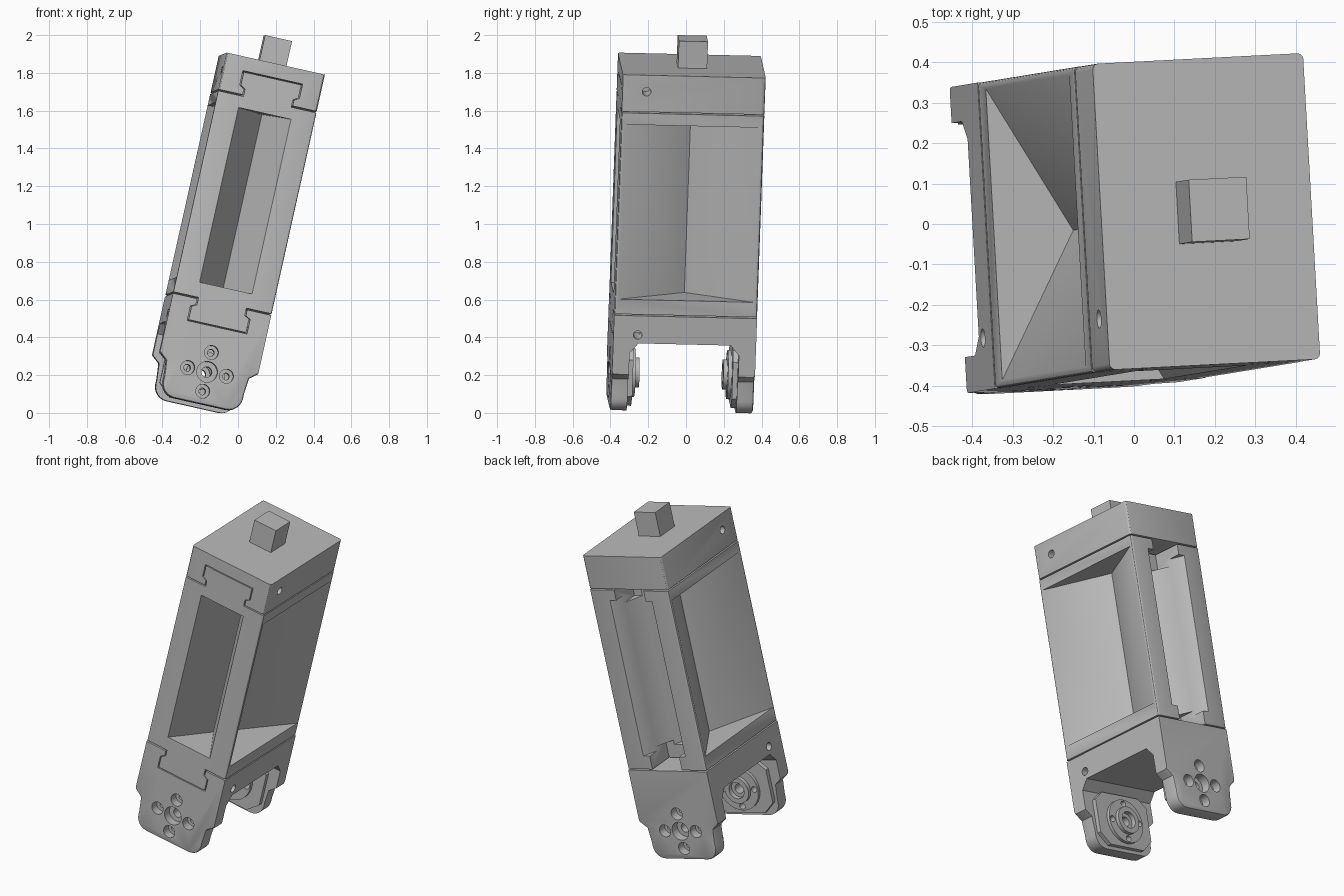
import bpy, bmesh, math
from mathutils import Matrix, Vector

cube = bpy.data.objects.get("Cube")
if cube:
    bpy.data.objects.remove(cube, do_unlink=True)

# One grey material
grey = bpy.data.materials.new("plain_grey")
grey.use_nodes = True
colour = (0.5, 0.5, 0.5, 1)
grey.diffuse_color = colour
grey.node_tree.nodes["Principled BSDF"].inputs["Base Color"].default_value = colour

# Local frame of the tilted model, origin at the middle of the cap's top
X = Vector((0.974, 0.05, -0.219)).normalized()
Y = Vector((-0.055, 0.998, -0.024))
Y = (Y - X * Y.dot(X)).normalized()
Z = X.cross(Y)
FRAME = Matrix((X, Y, Z)).transposed().to_4x4()
FRAME.translation = (0.179, 0.031, 1.84)

W, D = 0.267, 0.379            # half width and half depth
TOP_SEAM, LOW_SEAM = -0.203, -1.302
MID = (TOP_SEAM + LOW_SEAM) / 2
PIVOT = -1.673


def prism(name, pts, axis, lo, hi, bevel=0):
    """Extrude a 2D outline along x, y or z, optionally rounding the long edges."""
    place = {"x": lambda a, b: (lo, a, b), "y": lambda a, b: (a, lo, b),
             "z": lambda a, b: (a, b, lo)}[axis]
    bm = bmesh.new()
    face = bm.faces.new([bm.verts.new(place(a, b)) for a, b in pts])
    ext = bmesh.ops.extrude_face_region(bm, geom=[face])
    move = Vector([(hi - lo) * (axis == k) for k in "xyz"])
    bmesh.ops.translate(bm, vec=move, verts=[g for g in ext["geom"] if isinstance(g, bmesh.types.BMVert)])
    bmesh.ops.recalc_face_normals(bm, faces=bm.faces)
    if bevel:
        long = [e for e in bm.edges if abs((e.verts[0].co - e.verts[1].co).dot(move)) > 1e-6]
        bmesh.ops.bevel(bm, geom=long, offset=bevel, segments=3, profile=0.5, affect="EDGES")
    mesh = bpy.data.meshes.new(name)
    bm.to_mesh(mesh)
    bm.free()
    ob = bpy.data.objects.new(name, mesh)
    bpy.context.collection.objects.link(ob)
    return ob


def rect(a, b, c, d):
    return [(a, c), (b, c), (b, d), (a, d)]


def circle(a, b, r, n=32):
    return [(a + r * math.cos(math.tau * i / n), b + r * math.sin(math.tau * i / n)) for i in range(n)]


def combine(ob, tools, operation="DIFFERENCE"):
    """Apply booleans and discard the tools."""
    for tool in tools:
        mod = ob.modifiers.new("bool", "BOOLEAN")
        mod.object, mod.operation, mod.solver = tool, operation, "EXACT"
        dg = bpy.context.evaluated_depsgraph_get()
        mesh = bpy.data.meshes.new_from_object(ob.evaluated_get(dg))
        ob.modifiers.clear()
        ob.data = mesh
        bpy.data.objects.remove(tool, do_unlink=True)
    return ob


def dovetail(side, grow, back):
    """Flared tongue at the top (side 1) or bottom (side -1) seam."""
    shape = [(0.13 + grow, 0.50), (0.13 + grow, 0.585), (0.156 + grow, 0.60), (0.156 + grow, 0.672 + grow)]
    shape += [(-a, b) for a, b in reversed(shape)]
    front = -D - 0.02 * (grow > 0)
    return prism("dovetail", [(a, MID + side * b) for a, b in shape], "y", front, back)


def pin_hole(t):
    return prism("pin_hole", circle(-0.25, t, 0.023, 24), "x", -W - 0.05, W + 0.05)


# Top cap with dovetail slot and pin hole
cap = prism("top_cap", rect(-W, W, -D, D), "z", TOP_SEAM + 0.004, 0, 0.014)
combine(cap, [dovetail(1, 0.006, 0.106), pin_hole(-0.09)])

# Square peg on the cap
peg = prism("top_peg", rect(-0.073, 0.073, -0.077, 0.077), "z", -0.01, 0.146)

# Body: X-shaped core between two end plates, with dovetail tongues
body = prism("body", rect(-W, W, -D, D), "z", LOW_SEAM + 0.004, TOP_SEAM - 0.004, 0.01)
lo, hi = -1.218, -0.27
cuts = []
for s in (-1, 1):
    cuts.append(prism("side_groove", [(s * 0.066, 0), (s * 0.3, 0.42), (s * 0.3, -0.42)], "z", lo, hi))
    cuts.append(prism("face_groove", [(0, s * 0.115), (0.154, s * 0.4), (-0.154, s * 0.4)], "z", lo, hi))
    ends = sorted((MID + s * 0.44, MID + s * 0.58))
    cuts.append(prism("back_notch", rect(-0.1, 0.1, 0.2, 0.45), "z", *ends))
combine(body, cuts)
combine(body, [dovetail(s, 0, 0.1) for s in (1, -1)], "UNION")

# Lower fork: shouldered outline with rounded feet
half = [(W, LOW_SEAM - 0.004), (W, -1.625), (0.225, -1.66), (0.217, -1.742)]
half += [(0.142 + 0.075 * math.cos(a), -1.77 - 0.076 * math.sin(a))
         for a in (math.radians(d) for d in range(0, 91, 15))]
outline = half + [(-a, b) for a, b in reversed(half)]
fork = prism("fork", outline, "y", -D, D)
arch = [(0.29, -2), (0.29, -1.51), (0.245, -1.455)]
arch += [(-a, b) for a, b in reversed(arch)]
combine(fork, [prism("arch", arch, "x", -0.4, 0.4), dovetail(-1, 0.006, 0.106), pin_hole(-1.41)])

# Soften the outer edges of the feet
bm = bmesh.new()
bm.from_mesh(fork.data)
rim = [e for e in bm.edges if all(abs(abs(v.co.y) - D) < 1e-4 and v.co.z < -1.6 for v in e.verts)]
bmesh.ops.bevel(bm, geom=rim, offset=0.012, segments=2, profile=0.5, affect="EDGES")
bm.to_mesh(fork.data)
bm.free()

# Inner pads and bearing rings on both legs
adds = []
for s in (-1, 1):
    span = lambda a, b: sorted((s * a, s * b))
    pad = [(0.2, -1.56), (0.2, -1.76), (0.13, -1.825)]
    pad = [(0.14, -1.51)] + pad
    pad += [(-a, b) for a, b in reversed(pad)]
    adds.append(prism("pad", pad, "y", *span(0.264, 0.3)))
    adds.append(prism("ring", circle(0, PIVOT, 0.13, 48), "y", *span(0.245, 0.31)))
    adds.append(prism("hub", circle(0, PIVOT, 0.08, 48), "y", *span(0.222, 0.32)))
combine(fork, adds, "UNION")

# Counterbored bolt holes around each pivot
holes = []
for s in (-1, 1):
    span = lambda a, b: sorted((s * a, s * b))
    spots = [(0, PIVOT, 0.055, 0.028)]
    spots += [(0.105 * math.cos(k * math.pi / 2), PIVOT + 0.105 * math.sin(k * math.pi / 2), 0.037, 0.018)
              for k in range(4)]
    for a, b, big, small in spots:
        holes.append(prism("counterbore", circle(a, b, big), "y", *span(0.325, 0.42)))
        holes.append(prism("bolt_hole", circle(a, b, small, 24), "y", *span(0.18, 0.35)))
    holes.append(prism("hub_recess", circle(0, PIVOT, 0.05), "y", *span(0.18, 0.25)))
combine(fork, holes)

# Place every part in the tilted frame, with smooth rounds and sharp edges
for ob in (cap, peg, body, fork):
    ob.matrix_world = FRAME
    ob.data.materials.clear()
    ob.data.materials.append(grey)
    bpy.ops.object.select_all(action="DESELECT")
    ob.select_set(True)
    bpy.context.view_layer.objects.active = ob
    bpy.ops.object.shade_smooth_by_angle(angle=math.radians(30))
